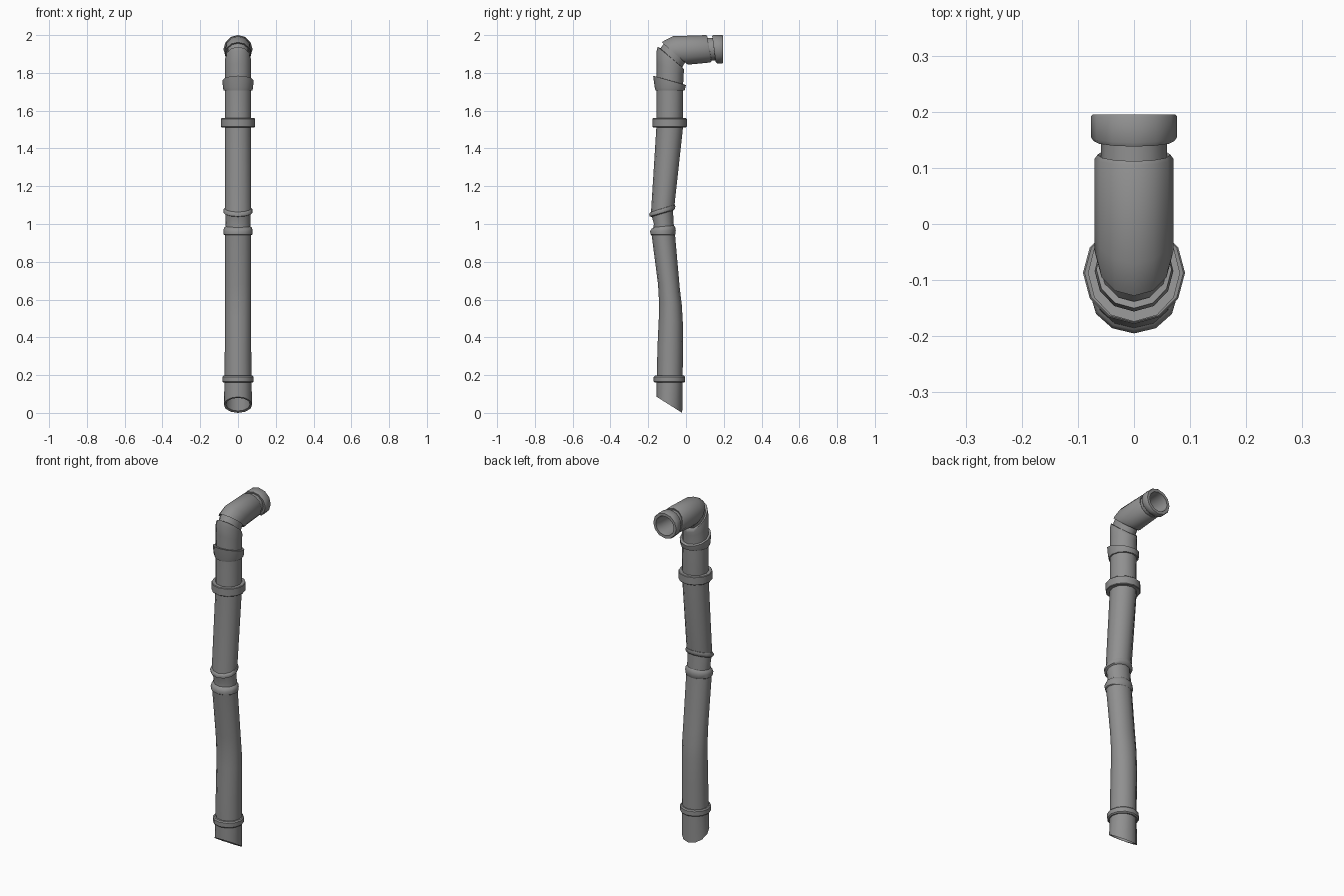
import bpy, bmesh, math
from mathutils import Vector

SIDES = 12
GREY = bpy.data.materials.new("dark_grey")
GREY.diffuse_color = (0.28, 0.28, 0.28, 1)


def tube(name, sections, cap_start=False, cap_end=False):
    """Loft through sections (front y, front z, back y, back z, half width)."""
    bm = bmesh.new()
    rings = []
    for ya, za, yb, zb, rx in sections:
        a, b = Vector((0, ya, za)), Vector((0, yb, zb))
        mid, half = (a + b) / 2, (a - b) / 2
        ring = []
        for i in range(SIDES):
            t = 2 * math.pi * i / SIDES
            ring.append(bm.verts.new(mid + half * math.cos(t) + Vector((rx * math.sin(t), 0, 0))))
        rings.append(ring)
    for r, s in zip(rings, rings[1:]):
        for i in range(SIDES):
            j = (i + 1) % SIDES
            bm.faces.new((r[i], r[j], s[j], s[i]))
    if cap_start:
        bm.faces.new(rings[0])
    if cap_end:
        bm.faces.new(rings[-1])
    bmesh.ops.recalc_face_normals(bm, faces=bm.faces)
    mesh = bpy.data.meshes.new(name)
    bm.to_mesh(mesh)
    bm.free()
    mesh.materials.append(GREY)
    obj = bpy.data.objects.new(name, mesh)
    bpy.context.collection.objects.link(obj)
    bpy.ops.object.select_all(action='DESELECT')
    obj.select_set(True)
    bpy.context.view_layer.objects.active = obj
    bpy.ops.object.shade_smooth_by_angle(angle=math.radians(42))
    return obj


def flange(name, y, z0, z1, r, inner=0.066, bevel=0.006):
    """Level bevelled ring around a vertical stretch of pipe."""
    prof = [(inner, z0), (r - bevel, z0), (r, z0 + bevel),
            (r, z1 - bevel), (r - bevel, z1), (inner, z1)]
    return tube(name, [(y - q, z, y + q, z, q) for q, z in prof])


# lower pipe: hollow slanted mouth, straight run, bend, then lean forward
tube("lower_pipe", [
    (-0.142, 0.27, -0.032, 0.22, 0.056),
    (-0.147, 0.080, -0.030, 0.010, 0.064),
    (-0.155, 0.085, -0.020, 0.000, 0.075),
    (-0.155, 0.17, -0.018, 0.17, 0.071),
    (-0.151, 0.35, -0.016, 0.35, 0.070),
    (-0.144, 0.50, -0.017, 0.48, 0.070),
    (-0.143, 0.59, -0.022, 0.57, 0.070),
    (-0.148, 0.68, -0.033, 0.66, 0.070),
    (-0.183, 0.95, -0.060, 0.965, 0.070)], cap_start=True)

# bead, narrow neck and tilted bead at the kink
tube("lower_bead", [
    (-0.181, 0.940, -0.060, 0.940, 0.068),
    (-0.188, 0.945, -0.056, 0.945, 0.076),
    (-0.190, 0.962, -0.054, 0.968, 0.077),
    (-0.182, 0.975, -0.058, 0.985, 0.074),
    (-0.168, 0.985, -0.068, 0.995, 0.062)])
tube("kink_neck", [
    (-0.174, 0.965, -0.063, 0.970, 0.065),
    (-0.170, 1.000, -0.065, 1.000, 0.065),
    (-0.184, 1.050, -0.070, 1.090, 0.066)])
tube("upper_bead", [
    (-0.182, 1.038, -0.068, 1.072, 0.066),
    (-0.193, 1.040, -0.060, 1.078, 0.076),
    (-0.195, 1.052, -0.056, 1.092, 0.078),
    (-0.189, 1.062, -0.058, 1.102, 0.074),
    (-0.179, 1.066, -0.068, 1.102, 0.066)])

# upper pipe
tube("upper_pipe", [
    (-0.186, 1.05, -0.062, 1.09, 0.070),
    (-0.157, 1.51, -0.016, 1.51, 0.070),
    (-0.156, 1.75, -0.015, 1.73, 0.070)])

# wall rings
flange("bottom_ring", -0.088, 0.16, 0.197, 0.083)
flange("top_ring", -0.087, 1.512, 1.56, 0.091, bevel=0.003)

# slanted socket under the elbow
tube("elbow_socket", [
    (-0.152, 1.708, -0.018, 1.708, 0.066),
    (-0.162, 1.708, -0.007, 1.708, 0.076),
    (-0.166, 1.725, -0.005, 1.715, 0.080),
    (-0.174, 1.785, 0.000, 1.735, 0.082),
    (-0.152, 1.779, -0.018, 1.742, 0.066)])

# elbow in two mitred pieces joined by a narrow neck
tube("elbow_lower", [
    (-0.155, 1.76, -0.015, 1.72, 0.070),
    (-0.155, 1.85, -0.014, 1.79, 0.070),
    (-0.156, 1.915, -0.010, 1.808, 0.070),
    (-0.150, 1.938, -0.012, 1.822, 0.067),
    (-0.138, 1.932, -0.026, 1.835, 0.056)])
tube("elbow_neck", [
    (-0.143, 1.920, -0.022, 1.825, 0.060),
    (-0.110, 1.965, 0.000, 1.865, 0.060)])
tube("elbow_upper", [
    (-0.115, 1.955, -0.004, 1.865, 0.056),
    (-0.128, 1.962, 0.006, 1.846, 0.067),
    (-0.115, 1.971, 0.018, 1.844, 0.070),
    (-0.070, 1.994, 0.035, 1.846, 0.070),
    (0.105, 2.000, 0.128, 1.855, 0.070),
    (0.112, 1.996, 0.135, 1.860, 0.065),
    (0.108, 1.983, 0.128, 1.870, 0.056)])

# outlet neck and hollow end collar
tube("outlet_neck", [
    (0.09, 1.985, 0.11, 1.866, 0.059),
    (0.15, 1.985, 0.16, 1.866, 0.059)])
tube("outlet_collar", [
    (0.142, 1.983, 0.155, 1.868, 0.058),
    (0.138, 1.996, 0.158, 1.856, 0.072),
    (0.145, 2.000, 0.165, 1.850, 0.077),
    (0.191, 2.000, 0.191, 1.850, 0.077),
    (0.195, 1.997, 0.195, 1.853, 0.074),
    (0.195, 1.981, 0.195, 1.869, 0.058),
    (0.165, 1.977, 0.165, 1.873, 0.053),
    (0.000, 1.975, 0.030, 1.873, 0.052)], cap_end=True)
